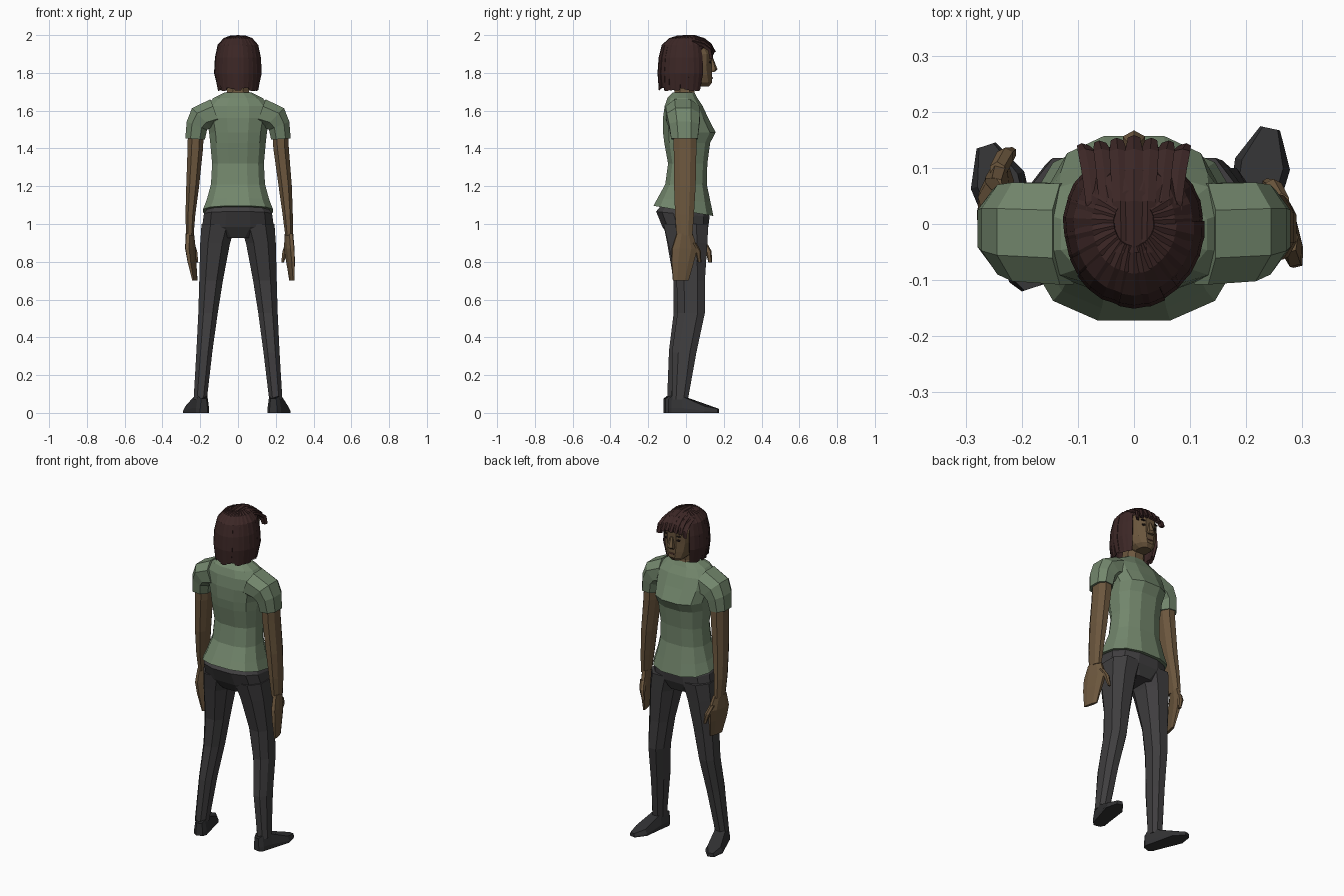
import bpy, bmesh, random
from math import sin, cos, pi, radians, copysign
from mathutils import Vector

if "Cube" in bpy.data.objects:
    bpy.data.objects.remove(bpy.data.objects["Cube"])

random.seed(4)


def material(name, rgb):
    m = bpy.data.materials.new(name)
    m.diffuse_color = (*rgb, 1)
    m.use_nodes = True
    m.node_tree.nodes["Principled BSDF"].inputs["Base Color"].default_value = m.diffuse_color
    return m


SHIRT = material("sage_cloth", (0.17, 0.24, 0.15))
PANTS = material("charcoal_cloth", (0.05, 0.048, 0.05))
SKIN = material("brown_skin", (0.15, 0.095, 0.048))
HAIR = material("dark_hair", (0.045, 0.02, 0.019))
SHOE = material("black_shoe", (0.032, 0.032, 0.034))
DARK = material("dark_feature", (0.02, 0.012, 0.01))
LIPS = material("lip", (0.11, 0.05, 0.035))


def finish(name, bm, mat):
    bmesh.ops.recalc_face_normals(bm, faces=bm.faces)
    me = bpy.data.meshes.new(name)
    bm.to_mesh(me)
    bm.free()
    me.materials.append(mat)
    ob = bpy.data.objects.new(name, me)
    bpy.context.collection.objects.link(ob)
    return ob


def skin_rings(bm, rings):
    """Bridge successive point rings and cap both ends."""
    vs = [[bm.verts.new(p) for p in r] for r in rings]
    for a, b in zip(vs, vs[1:]):
        for i in range(len(a)):
            j = (i + 1) % len(a)
            bm.faces.new((a[i], a[j], b[j], b[i]))
    bm.faces.new(vs[0])
    bm.faces.new(vs[-1])


def ring(n, e, cx, cy, cz, rx, ry, lean=0, yaw=0, slope=0):
    """Rounded n-gon: lean turns it about y, yaw about z, slope drops its front."""
    mx = max(abs(cos((i + .5) * 2 * pi / n)) for i in range(n)) ** e
    my = max(abs(sin((i + .5) * 2 * pi / n)) for i in range(n)) ** e
    lean, yaw = radians(lean), radians(yaw)
    out = []
    for i in range(n):
        a = (i + .5) * 2 * pi / n
        u = copysign(abs(cos(a)) ** e, cos(a)) * rx / mx
        y = copysign(abs(sin(a)) ** e, sin(a)) * ry / my
        x, z = u * cos(lean), u * sin(lean) - slope * (cy + y)
        out.append((cx + x * cos(yaw) - y * sin(yaw), cy + x * sin(yaw) + y * cos(yaw), cz + z))
    return out


def loft(name, sections, mat, n=8, e=.85):
    bm = bmesh.new()
    skin_rings(bm, [ring(n, e, *s) for s in sections])
    return finish(name, bm, mat)


def sec(z, rx, back, front, cx=0, slope=0):
    return (cx, (back + front) / 2, z, rx, (front - back) / 2, 0, 0, slope)


# shirt body, neck and hips
loft("shirt", [sec(1.067, .185, -.172, .145, 0, .17), sec(1.125, .165, -.15, .13, 0, .08),
               sec(1.21, .143, -.11, .11), sec(1.32, .137, -.095, .113),
               sec(1.43, .147, -.115, .128), sec(1.485, .153, -.122, .157),
               sec(1.56, .168, -.122, .118), sec(1.625, .17, -.113, .088),
               sec(1.667, .13, -.098, .06), sec(1.695, .075, -.072, .045)], SHIRT, 12, .8)
loft("neck", [sec(1.66, .07, -.068, .05), sec(1.705, .058, -.06, .045), sec(1.8, .055, -.06, .06)], SKIN)
loft("hips", [sec(1.1, .15, -.13, .1), sec(1.05, .18, -.158, .125, 0, .1),
              sec(.985, .19, -.125, .118), sec(.925, .1, -.085, .09)], PANTS, 12, .8)

# legs: z, inner x, outer x, back y, front y
right_leg = [(1.0, .01, .193, -.12, .118), (.9, .042, .2, -.095, .113), (.7, .08, .205, -.05, .1),
             (.53, .107, .21, -.045, .1), (.32, .135, .22, -.075, .055), (.07, .165, .235, -.075, .01)]
left_leg = [(1.0, .01, .193, -.12, .118), (.9, .042, .2, -.1, .105), (.7, .08, .205, -.065, .08),
            (.53, .107, .21, -.065, .065), (.33, .135, .22, -.09, .025), (.07, .165, .235, -.1, -.02)]
for side, sg, leg in (("right", 1, right_leg), ("left", -1, left_leg)):
    loft(side + "_leg", [sec(z, (o - i) / 2, b, f, sg * (o + i) / 2) for z, i, o, b, f in leg], PANTS)

# shoes: toes turned outward
for side, x, y, yaw in (("right", .2, -.03, -12), ("left", -.2, -.055, 18)):
    half = [(.02, -.062, .075), (.036, -.04, .09), (.04, .02, .085), (.05, .14, .035), (.018, .205, .022)]
    pts = half + [(-w, l, h) for w, l, h in reversed(half)]
    c, s = cos(radians(yaw)), sin(radians(yaw))

    def foot_ring(k, top):
        return [(x + w * k * c - l * s, y + w * k * s + l * c, h * top) for w, l, h in pts]
    bm = bmesh.new()
    skin_rings(bm, [foot_ring(1, 0), foot_ring(1, .3), foot_ring(.75, 1)])
    finish(side + "_shoe", bm, SHOE)

# sleeves
for side, sg in (("right", 1), ("left", -1)):
    loft(side + "_sleeve", [(sg * .12, -.018, 1.59, .075, .09, sg * 70), (sg * .193, -.014, 1.562, .072, .088, sg * 45),
                            (sg * .218, -.01, 1.52, .058, .08, sg * 22),
                            (sg * .227, -.008, 1.45, .052, .07, sg * 4)], SHIRT)

# arms, palms and thumbs
right_arm = [(.223, -.005, 1.5, .042, .06), (.228, -.005, 1.4, .041, .06), (.25, -.006, 1.2, .035, .057),
             (.263, -.008, 1.05, .027, .05), (.27, -.008, .94, .02, .042)]
left_arm = [(-.223, -.005, 1.5, .042, .06), (-.226, -.003, 1.4, .041, .06), (-.24, .008, 1.2, .034, .055),
            (-.252, .025, 1.05, .026, .048), (-.255, .04, .94, .02, .042)]
loft("right_arm", right_arm, SKIN)
loft("left_arm", left_arm, SKIN)
for side, sg, pts in (("right", 1, [(.27, -.008, .95), (.271, -.008, .87), (.278, -.018, .8), (.285, -.028, .7)]),
                      ("left", -1, [(.255, .04, .95), (.252, .048, .87), (.244, .044, .8), (.228, .038, .7)])):
    size = [(.018, .042), (.021, .068), (.017, .06), (.008, .042)]
    loft(side + "_hand", [(sg * p[0], p[1], p[2], *r, 0, sg * 14) for p, r in zip(pts, size)], SKIN)
    px, py, _ = pts[1]
    loft(side + "_thumb", [(sg * (px - .008), py + .045, .9, .013, .018), (sg * (px - .022), py + .072, .855, .014, .016),
                           (sg * (px - .035), py + .08, .795, .007, .009)], SKIN, 6)

# head and face
loft("head", [sec(1.728, .036, .03, .122), sec(1.75, .06, -.03, .138), sec(1.79, .078, -.08, .137),
              sec(1.84, .088, -.105, .135), sec(1.9, .09, -.11, .138), sec(1.96, .07, -.085, .105)], SKIN, 12)
loft("nose", [(0, .138, 1.806, .018, .014), (0, .142, 1.818, .02, .025), (0, .135, 1.875, .007, .01)], SKIN, 6)


def block(name, loc, size, mat):
    bm = bmesh.new()
    bmesh.ops.create_icosphere(bm, subdivisions=1, radius=1)
    bmesh.ops.scale(bm, vec=size, verts=bm.verts)
    bmesh.ops.translate(bm, vec=loc, verts=bm.verts)
    finish(name, bm, mat)


block("mouth", (0, .137, 1.773), (.024, .006, .007), LIPS)
for side, sg in (("right", 1), ("left", -1)):
    block(side + "_eye", (sg * .037, .128, 1.858), (.015, .009, .008), DARK)
    block(side + "_brow", (sg * .039, .13, 1.884), (.022, .008, .004), DARK)

# hair cap under the locks
loft("hair_cap", [sec(1.89, .105, -.13, .08, 0, -.15), sec(1.94, .098, -.12, .118),
                  sec(1.975, .075, -.085, .1), sec(1.993, .04, -.045, .06)], HAIR, 12)

# hair locks: bob round sides and back, fringe in front
bm = bmesh.new()
core = Vector((0, 0, 1.84))


def lock(points, across, widths):
    rings = []
    for p, w in zip(points, widths):
        a, b = p - across * w, p + across * w
        mid = p + (p - core).normalized() * .005
        inner = [core + (q - core) * .9 for q in (b, a)]
        rings.append([a, mid, b, *inner])
    skin_rings(bm, rings)


count = 19
for k in range(count):
    a = radians(58 + (360 - 116) * k / (count - 1))
    out = Vector((.117 * sin(a), (.14 if cos(a) < 0 else .125) * cos(a), 0))
    tangent = Vector((cos(a), -sin(a), 0))
    g = 1 + random.uniform(-.02, .02)
    tip = random.uniform(1.705, 1.725)
    back = max(0, -cos(a))
    prof = [(.3, 1.994), (.62, 1.98), (.88, 1.945), (.99, 1.88), (1.03, 1.8), (.87 + .12 * back, tip)]
    lock([out * r * g + Vector((0, .005 * (1 - r), z)) for r, z in prof], tangent,
         [.01, .017, .023, .027, .028, .019])
for k in range(7):
    x = -.081 + .027 * k
    side = abs(x) / .081
    prof = [(-.05, 1.993), (.04, 1.997), (.095, 1.98), (.13, 1.953), (.154 - .014 * side, 1.912 + random.uniform(-.01, .008))]
    lock([Vector((x * (.8 + .08 * i), y, z - .028 * side ** 2)) for i, (y, z) in enumerate(prof)],
         Vector((1, 0, 0)), [.014, .015, .016, .016, .011])
finish("hair_locks", bm, HAIR)
